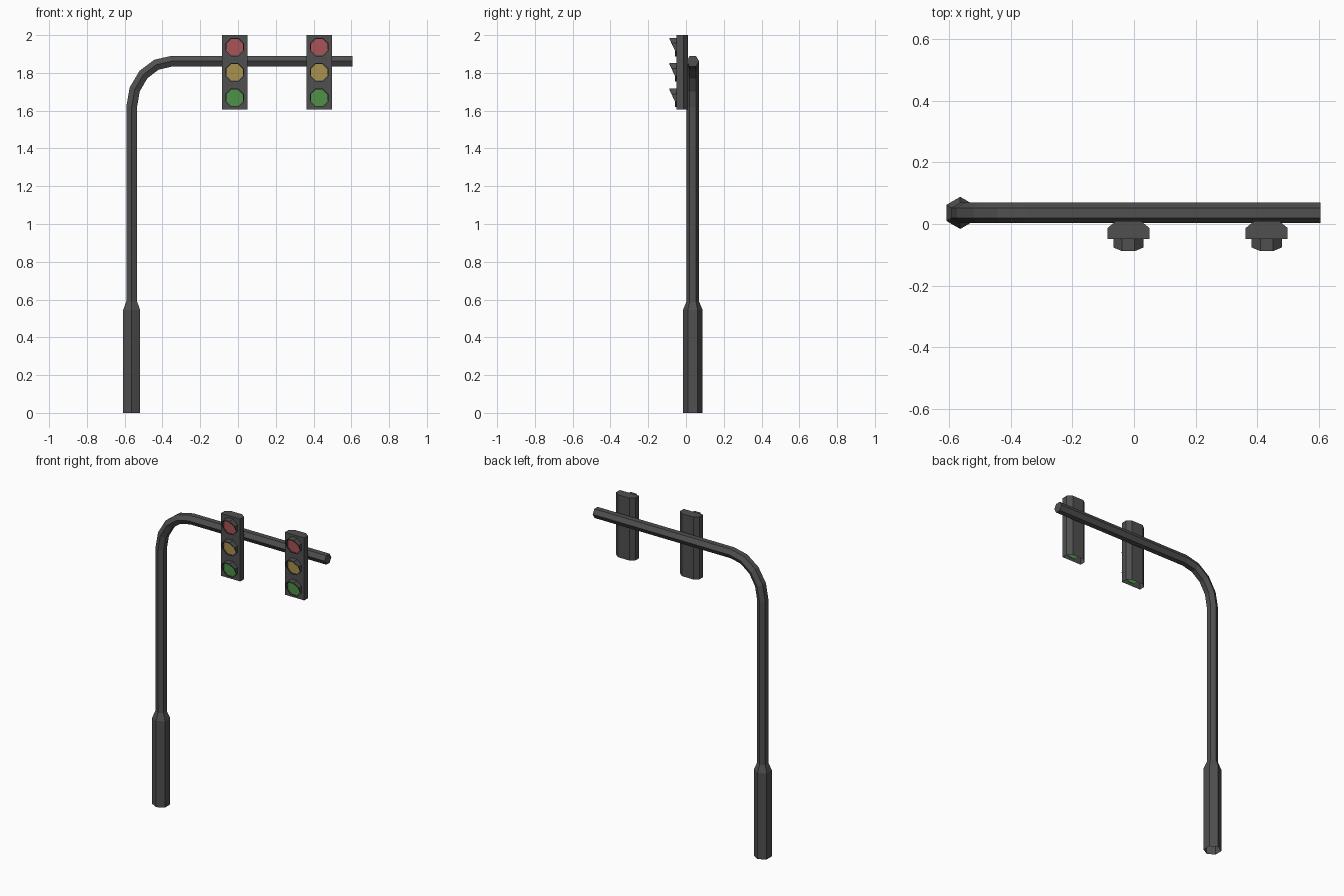
import bpy, bmesh
from math import sin, cos, radians
from mathutils import Vector

if "Cube" in bpy.data.objects:
    bpy.data.objects.remove(bpy.data.objects["Cube"])


def material(name, rgb):
    m = bpy.data.materials.new(name)
    m.diffuse_color = (*rgb, 1)
    m.use_nodes = True
    m.node_tree.nodes["Principled BSDF"].inputs["Base Color"].default_value = m.diffuse_color
    return m


GREY = material("dark_grey", (0.08, 0.08, 0.08))
LENSES = [("red", material("red", (0.40, 0.085, 0.095)), 1.937),
          ("yellow", material("yellow", (0.40, 0.29, 0.075)), 1.803),
          ("green", material("green", (0.075, 0.29, 0.065)), 1.668)]


def build(name, rings, mat, cap_start=True, cap_end=True, loop=False):
    """Skin a sequence of equal closed rings into a flat-shaded mesh."""
    bm = bmesh.new()
    vs = [[bm.verts.new(p) for p in r] for r in rings]
    n = len(vs[0])
    pairs = list(zip(vs, vs[1:])) + ([(vs[-1], vs[0])] if loop else [])
    for a, b in pairs:
        for i in range(n):
            j = (i + 1) % n
            bm.faces.new((a[i], a[j], b[j], b[i]))
    if cap_start and not loop:
        bm.faces.new(vs[0])
    if cap_end and not loop:
        bm.faces.new(vs[-1])
    bmesh.ops.recalc_face_normals(bm, faces=bm.faces)
    me = bpy.data.meshes.new(name)
    bm.to_mesh(me)
    bm.free()
    me.materials.append(mat)
    ob = bpy.data.objects.new(name, me)
    bpy.context.collection.objects.link(ob)
    return ob


# Hexagonal pole: thick base, thin shaft, curved elbow and horizontal arm
PX, PY, AZ = -0.563, 0.036, 1.862


def hexagon(x, z, turn, r):
    a = radians(turn)
    side = Vector((cos(a), 0, -sin(a)))
    return [Vector((x, PY, z)) + side * (r * cos(radians(90 + 60 * k)))
            + Vector((0, r * sin(radians(90 + 60 * k)), 0)) for k in range(6)]


path = [(PX, 0, 0, 0.052), (PX, 0.545, 0, 0.052), (PX, 0.59, 0, 0.033)]
for k in range(5):
    t = radians(22.5 * k)
    path.append((-0.35 - 0.213 * cos(t), 1.62 + (AZ - 1.62) * sin(t), 22.5 * k, 0.033))
path.append((0.605, AZ, 90, 0.033))
build("pole_and_arm", [hexagon(*p) for p in path], GREY, cap_start=False)


# Signal heads
FRONT = -0.049


def octagon(x, z, r, y):
    """y is either a number or a function of the height within the octagon."""
    pts = []
    for k in range(8):
        t = radians(22.5 + 45 * k)
        yy = y(sin(t)) if callable(y) else y
        pts.append((x + r * cos(t), yy, z + r * sin(t)))
    return pts


def visor_depth(s):
    # long hood above the lens, thin lip below it
    return -0.088 if s > 0.8 else -0.076 if s > 0 else -0.058


for side, x in (("left", -0.018), ("right", 0.430)):
    # housing with chamfered back, open underneath
    profile = [(-0.068, FRONT), (0.068, FRONT), (0.068, -0.013),
               (0.040, 0.010), (-0.040, 0.010), (-0.068, -0.013)]
    build(side + "_housing", [[(x + u, y, z) for u, y in profile] for z in (1.605, 2.0)],
          GREY, cap_start=False)
    for name, mat, z in LENSES:
        # lens plate passing through the front panel
        build(f"{side}_{name}_lens", [octagon(x, z, 0.047, y) for y in (-0.053, -0.046)], mat)
        # hooded visor tube
        build(f"{side}_{name}_visor",
              [octagon(x, z, 0.053, FRONT), octagon(x, z, 0.053, visor_depth),
               octagon(x, z, 0.047, visor_depth), octagon(x, z, 0.047, FRONT)],
              GREY, loop=True)
